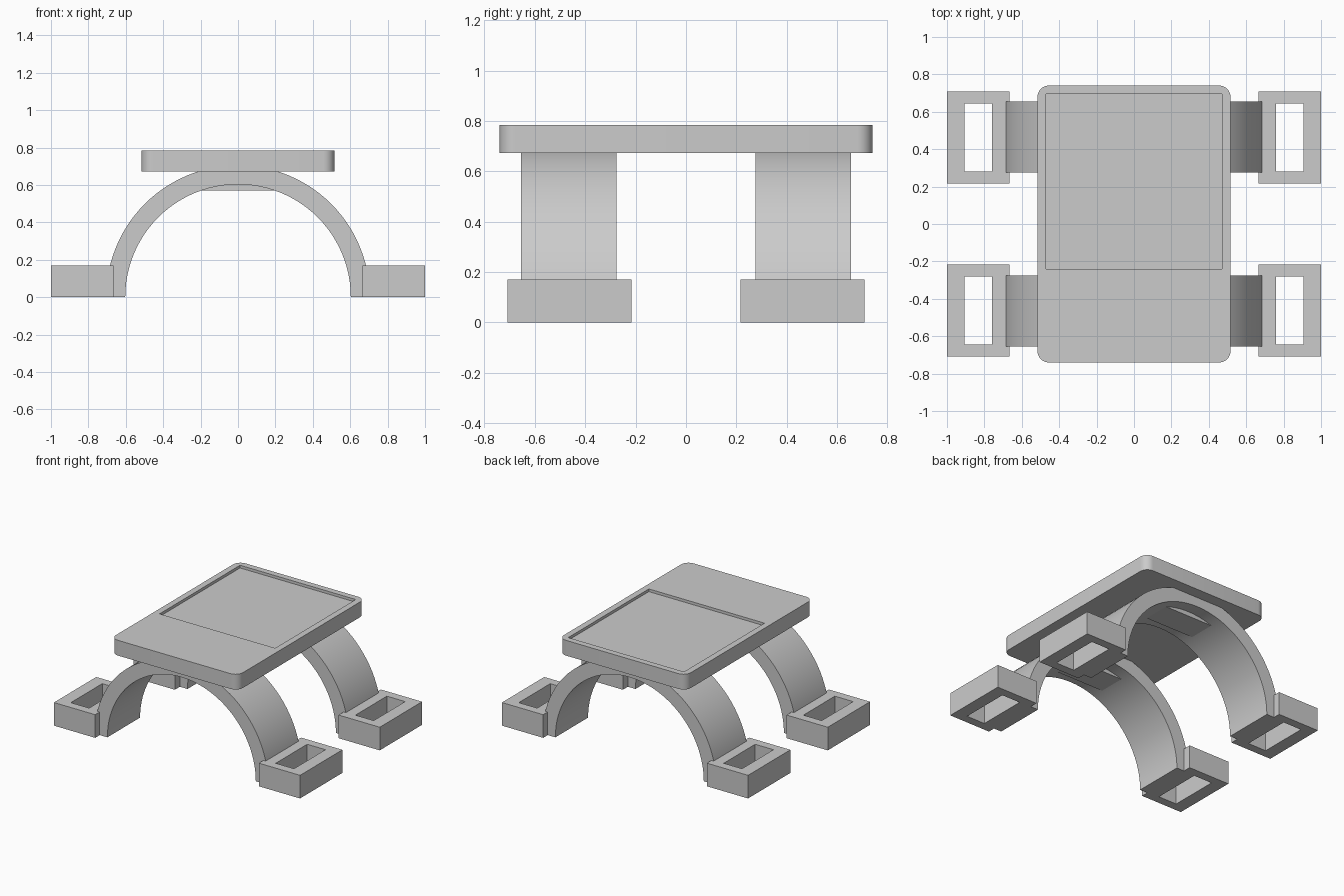
import bpy
import bmesh
from math import pi, cos, sin

cube = bpy.data.objects.get("Cube")
if cube:
    bpy.data.objects.remove(cube, do_unlink=True)

grey = bpy.data.materials.new("plain grey")
grey.use_nodes = True
COLOUR = (0.6, 0.6, 0.6, 1)
grey.diffuse_color = COLOUR
grey.node_tree.nodes["Principled BSDF"].inputs["Base Color"].default_value = COLOUR


def finish(name, bm, smooth=False):
    bmesh.ops.recalc_face_normals(bm, faces=bm.faces)
    mesh = bpy.data.meshes.new(name)
    bm.to_mesh(mesh)
    bm.free()
    mesh.materials.append(grey)
    ob = bpy.data.objects.new(name, mesh)
    bpy.context.collection.objects.link(ob)
    if smooth:
        bpy.ops.object.select_all(action='DESELECT')
        ob.select_set(True)
        bpy.context.view_layer.objects.active = ob
        bpy.ops.object.shade_smooth_by_angle(angle=0.6)
    return ob


def add_box(bm, x0, x1, y0, y1, z0, z1):
    verts = bmesh.ops.create_cube(bm, size=1)["verts"]
    for v in verts:
        v.co.x = x1 if v.co.x > 0 else x0
        v.co.y = y1 if v.co.y > 0 else y0
        v.co.z = z1 if v.co.z > 0 else z0
    return verts


def extrude(bm, face, offset):
    geom = bmesh.ops.extrude_face_region(bm, geom=[face])["geom"]
    moved = [g for g in geom if isinstance(g, bmesh.types.BMVert)]
    bmesh.ops.translate(bm, verts=moved, vec=offset)


def arch(name, y0, y1, outer=0.705, inner=0.603, steps=48):
    # Half ring profile swept along the depth
    bm = bmesh.new()
    rings = []
    for i in range(steps + 1):
        a = pi * i / steps
        rings.append([bm.verts.new((r * cos(a), y, r * sin(a)))
                      for r, y in ((outer, y0), (outer, y1), (inner, y1), (inner, y0))])
    for a, b in zip(rings, rings[1:]):
        for k in range(4):
            n = (k + 1) % 4
            bm.faces.new((a[k], a[n], b[n], b[k]))
    bm.faces.new(rings[0])
    bm.faces.new(rings[-1])
    finish(name, bm, True)


def foot(name, sx, sy):
    # Rectangular frame with an open slot through it
    bm = bmesh.new()
    loops = []
    for x0, x1, y0, y1 in ((0.665, 1.0, 0.217, 0.708), (0.758, 0.907, 0.28, 0.645)):
        corners = ((x0, y0), (x1, y0), (x1, y1), (x0, y1))
        for z in (0, 0.17):
            loops.append([bm.verts.new((sx * x, sy * y, z)) for x, y in corners])
    out_low, out_top, in_low, in_top = loops
    for a, b in ((out_low, out_top), (out_top, in_top), (in_top, in_low), (in_low, out_low)):
        for k in range(4):
            n = (k + 1) % 4
            bm.faces.new((a[k], a[n], b[n], b[k]))
    finish(name, bm)


# Rounded table top
HX, HY, R, LOW, HIGH = 0.516, 0.74, 0.06, 0.672, 0.784
bm = bmesh.new()
outline = []
for q, (sx, sy) in enumerate(((1, 1), (-1, 1), (-1, -1), (1, -1))):
    for i in range(9):
        a = pi / 2 * (q + i / 8)
        outline.append(bm.verts.new((sx * (HX - R) + R * cos(a),
                                     sy * (HY - R) + R * sin(a), LOW)))
extrude(bm, bm.faces.new(outline), (0, 0, HIGH - LOW))
top = finish("table_top", bm, True)

# Shallow recessed panel in the table top
bm = bmesh.new()
add_box(bm, -0.47, 0.47, -0.24, 0.695, HIGH - 0.02, HIGH + 0.1)
cutter = finish("panel_cutter", bm)
cutter.hide_render = True
cut = top.modifiers.new("panel recess", 'BOOLEAN')
cut.operation = 'DIFFERENCE'
cut.solver = 'EXACT'
cut.object = cutter
bpy.context.view_layer.objects.active = top
bpy.ops.object.modifier_apply(modifier=cut.name)
bpy.data.objects.remove(cutter, do_unlink=True)

# Arched legs, the blocks joining them to the top, and their feet
for end, sy in (("front", -1), ("back", 1)):
    arch(end + "_arch", sy * 0.275, sy * 0.655)
    bm = bmesh.new()
    mid = sy * 0.465
    add_box(bm, -0.2, 0.2, mid - 0.1, mid + 0.1, 0.57, LOW + 0.02)
    finish(end + "_mounting_block", bm)
    for side, sx in (("left", 1), ("right", -1)):
        foot(end + "_" + side + "_foot", sx, sy)
